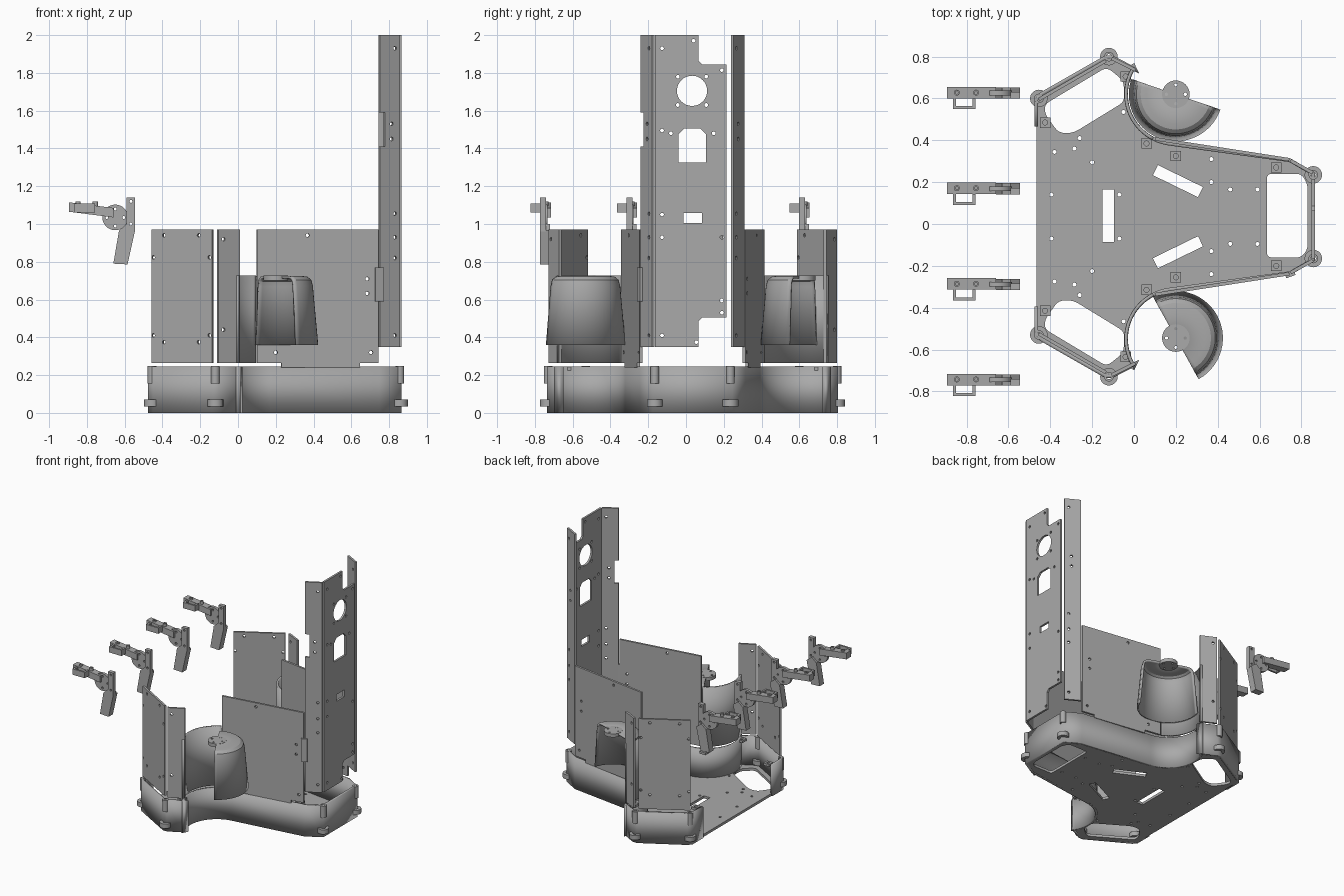
import bpy, bmesh
from math import sin, cos, pi, radians
from mathutils import Matrix, Vector

cube = bpy.data.objects.get("Cube")
if cube:
    bpy.data.objects.remove(cube, do_unlink=True)

grey = bpy.data.materials.new("plain grey")
grey.use_nodes = True
grey.diffuse_color = (0.4, 0.4, 0.4, 1)
grey.node_tree.nodes["Principled BSDF"].inputs["Base Color"].default_value = grey.diffuse_color
MID = 0.035          # y of the chassis mirror plane
parts = []


def finish(name, bm, matrix=Matrix()):
    bmesh.ops.remove_doubles(bm, verts=bm.verts, dist=1e-5)
    bmesh.ops.recalc_face_normals(bm, faces=bm.faces)
    mesh = bpy.data.meshes.new(name)
    bm.to_mesh(mesh)
    bm.free()
    mesh.materials.append(grey)
    ob = bpy.data.objects.new(name, mesh)
    ob.matrix_world = matrix
    bpy.context.collection.objects.link(ob)
    parts.append(ob)
    return ob


def sheet(name, loops, matrix, thick):
    """Flat plate: first loop is the outline, the others are holes."""
    curve = bpy.data.curves.new(name + " outline", 'CURVE')
    curve.dimensions, curve.fill_mode, curve.extrude = '2D', 'BOTH', thick / 2
    for loop in loops:
        spline = curve.splines.new('POLY')
        spline.points.add(len(loop) - 1)
        for point, (a, b) in zip(spline.points, loop):
            point.co = (a, b, 0, 1)
        spline.use_cyclic_u = True
    temp = bpy.data.objects.new(name + " outline", curve)
    bpy.context.collection.objects.link(temp)
    graph = bpy.context.evaluated_depsgraph_get()
    mesh = bpy.data.meshes.new_from_object(temp.evaluated_get(graph))
    bm = bmesh.new()
    bm.from_mesh(mesh)
    bpy.data.objects.remove(temp, do_unlink=True)
    bpy.data.curves.remove(curve)
    bpy.data.meshes.remove(mesh)
    return finish(name, bm, matrix)


def flat(name, loops, low, high):
    return sheet(name, loops, Matrix.Translation((0, 0, (low + high) / 2)), high - low)


def upright(name, loops, start, end, thick=0.016):
    """Standing plate: loops use distance along start-end, and height."""
    along = Vector((end[0] - start[0], end[1] - start[1], 0)).normalized()
    up = Vector((0, 0, 1))
    m = Matrix((along, up, along.cross(up))).transposed().to_4x4()
    m.translation = (start[0], start[1], 0)
    return sheet(name, loops, m, thick)


def solidify(ob, thick):
    mod = ob.modifiers.new("thickness", 'SOLIDIFY')
    mod.thickness, mod.offset, mod.use_even_offset = thick, 0, True


def wall(name, path, low, high, thick):
    bm = bmesh.new()
    rows = [[bm.verts.new((x, y, z)) for x, y in path] for z in (low, high)]
    for i in range(len(path) - 1):
        bm.faces.new((rows[0][i], rows[0][i + 1], rows[1][i + 1], rows[1][i]))
    solidify(finish(name, bm), thick)


def rect(a, b, c, d):
    return [(a, b), (c, b), (c, d), (a, d)]


def ring(x, y, r, n=16):
    return [(x + r * cos(2 * pi * i / n), y + r * sin(2 * pi * i / n)) for i in range(n)]


def dots(points, r=0.01):
    return [ring(x, y, r, 10) for x, y in points]


def arc(x, y, r, a, b, n=24):
    angles = [radians(a + (b - a) * i / n) for i in range(n + 1)]
    return [(x + r * cos(t), y + r * sin(t)) for t in angles]


def rounded(points, r):
    out = []
    for i, p in enumerate(points):
        p = Vector(p)
        q = [p + (Vector(o) - p).normalized() * r for o in (points[i - 1], points[(i + 1) % len(points)])]
        for t in (0, 0.25, 0.5, 0.75, 1):
            out.append(tuple(q[0] * (1 - t) ** 2 + p * 2 * t * (1 - t) + q[1] * t * t))
    return out


def side(points, s):
    return [(x, MID + s * v) for x, v in points]


# Chassis outline, one half, with the concave wheel recess
half = [(-0.467, 0.43), (-0.467, 0.56), (-0.445, 0.585), (-0.135, 0.762), (-0.105, 0.762), (0.005, 0.705)]
half += arc(0.2, 0.585, 0.238, 147, 263) + [(0.745, 0.27), (0.857, 0.205)]
outline = side(half, 1) + side(half, -1)[::-1]
wall("base_wall", outline, 0, 0.245, 0.018)

# Floor with windows, slots and screw holes
holes = [rect(-0.15, -0.085, -0.095, 0.165)]
holes.append(rounded([(0.635, -0.16), (0.8, -0.16), (0.83, -0.12), (0.83, 0.19), (0.8, 0.24), (0.635, 0.24)], 0.025))
corner_window = [(-0.43, 0.535), (-0.13, 0.715), (-0.05, 0.65), (-0.045, 0.55), (-0.29, 0.4), (-0.36, 0.4), (-0.425, 0.49)]
screws = [(-0.395, 0.105), (-0.07, 0.105), (-0.38, 0.31), (-0.285, 0.325), (-0.26, 0.375), (-0.2, 0.26),
          (-0.05, 0.5), (0.37, 0.275), (0.37, 0.165), (0.46, 0.13), (0.59, 0.13)]
turn = Matrix.Rotation(radians(-26), 2)
slot = [tuple(turn @ Vector(p) + Vector((0.21, 0.17))) for p in rect(-0.12, -0.027, 0.12, 0.027)]
for s in (1, -1):
    holes += [rounded(side(corner_window, s), 0.03), side(slot, s)] + dots(side(screws, s))
flat("floor", [outline] + holes, 0, 0.02)

for s, word in ((1, "back"), (-1, "front")):
    # Screw tabs inside the wall
    for x, y in side([(-0.04, 0.67), (0.06, 0.35), (0.2, 0.29), (-0.425, 0.45), (0.68, 0.235)], s):
        flat(word + "_screw_tab", [rect(x - 0.025, y - 0.025, x + 0.025, y + 0.025), ring(x, y, 0.012)], 0.225, 0.243)
    # Corner posts with collars
    for x, y in side([(-0.12, 0.765), (-0.455, 0.565), (0.857, 0.2)], s):
        flat(word + "_collar", [ring(x, y, 0.042, 20), ring(x, y, 0.018)], 0.035, 0.07)
        flat(word + "_post", [ring(x, y, 0.023), ring(x, y, 0.012)], 0.155, 0.247)

    # Upper body panels
    top, low = 0.971, 0.264
    marks = [(u, z) for u in (0.012, 0.355) for z in (0.41, 0.823)]
    marks += [(u, z) for u in (0.077, 0.29) for z in (0.375, 0.94)]
    upright(word + "_corner_panel", [rect(0, low, 0.37, top)] + dots(marks),
            *side([(-0.455, 0.56), (-0.135, 0.745)], s))
    upright(word + "_narrow_panel", [rect(0, low, 0.127, top)] + dots([(0.03, 0.92), (0.03, 0.44)]),
            *side([(-0.107, 0.757), (0.008, 0.7)], s))
    shape = [(0, low), (0.13, low), (0.13, 0.24), (0.55, 0.24), (0.55, low), (0.65, low), (0.65, top), (0, top)]
    marks = [(0.27, 0.94), (0.59, 0.71), (0.59, 0.633), (0.61, 0.32), (0.1, 0.32)]
    upright(word + "_long_panel", [shape] + dots(marks), *side([(0.1, 0.372), (0.745, 0.272)], s))
    wall(word + "_recess_wall", side(arc(0.2, 0.585, 0.238, 147, 243), s), low, 0.728, 0.016)

    # Tower side strips, the front one notched
    strip = rect(0, 0.35, 0.122, 2)
    if s < 0:
        strip += [(0, 1.59), (0.03, 1.59), (0.03, 1.41), (0, 1.41)]
    marks = [(0.09, z) for z in (0.41, 0.82, 0.93, 1.055, 1.93)] + [(0.07, 1.45), (0.07, 1.53)]
    upright(word + "_tower_strip", [strip] + dots(marks), *side([(0.748, 0.268), (0.855, 0.209)], s))

# Hinge block between long panel and tower
upright("hinge_block", [rect(0, 0.59, 0.047, 0.77)], *side([(0.725, 0.285), (0.772, 0.268)], -1), 0.02)

# Tower face plate
face = [(-0.165, 0.35), (0.065, 0.35), (0.065, 0.485), (0.085, 0.505), (0.215, 0.505), (0.215, 1.845),
        (0.085, 1.845), (0.065, 1.865), (0.065, 2), (-0.165, 2)]
port = [(-0.04, 1.325), (0.107, 1.325), (0.107, 1.475), (0.077, 1.505), (-0.01, 1.505), (-0.04, 1.475)]
marks = [(0.032 + a, 1.705 + b) for a in (-0.075, 0.075) for b in (-0.075, 0.075)]
marks += [(-0.127, z) for z in (0.41, 0.93, 1.05, 1.495, 1.93)]
marks += [(0.19, z) for z in (0.53, 0.595, 0.93, 1.815)]
marks += [(0.04, 1.97), (0.055, 0.375), (-0.08, 1.48), (0.147, 1.48)]
upright("tower_face", [face, ring(0.032, 1.705, 0.08, 32), port, rect(-0.012, 1.005, 0.085, 1.058)] + dots(marks),
        (0.857, 0), (0.857, 1))

# Half-round wheel covers with a hub disc
profile = [(0.218, 0.36), (0.19, 0.67), (0.182, 0.7), (0.165, 0.714), (0.14, 0.718), (0, 0.718)]
for word, y, begin in (("back", 0.62, 161), ("front", -0.545, -61)):
    bm = bmesh.new()
    verts = [bm.verts.new((r, 0, z)) for r, z in profile]
    edges = [bm.edges.new(pair) for pair in zip(verts, verts[1:])]
    bmesh.ops.spin(bm, geom=verts + edges, cent=(0, 0, 0), axis=(0, 0, 1), angle=pi, steps=28)
    place = Matrix.Translation((0.2, y, 0)) @ Matrix.Rotation(radians(begin), 4, 'Z')
    solidify(finish(word + "_wheel_cover", bm, place), 0.014)
    screws = [(0.2 + a, y + b) for a, b in ((-0.045, 0), (0, 0.045), (0, -0.045), (0.045, 0))]
    flat(word + "_cover_hub", [ring(0.2, y, 0.066, 32)] + dots(screws, 0.008), 0.7, 0.727)

# Four separate pivot brackets
for i in range(4):
    y = 0.655 - 0.457 * i

    def slab(name, loops, near, far):
        mid = y + (near + far) / 2
        upright("bracket_" + name, loops, (0, mid), (1, mid), far - near)

    arm = [(-0.895, 1.065), (-0.66, 1.035), (-0.66, 1.085), (-0.895, 1.115)]
    slab("arm", [arm], -0.055, 0)
    for x in (-0.865, -0.772):
        slab("loop_leg", [rect(x, 1.062, x + 0.014, 1.108)], -0.1, -0.054)
    slab("loop_end", [rect(-0.865, 1.062, -0.758, 1.108)], -0.106, -0.092)
    pins = [(-0.65 + 0.045 * a, 1.035 + 0.045 * b) for a, b in ((1, 0), (-1, 0), (0, 1), (0, -1))]
    slab("pivot_disc", [ring(-0.65, 1.035, 0.068, 28)] + dots(pins, 0.008), -0.04, -0.018)
    slab("upright_bar", [rect(-0.59, 0.96, -0.545, 1.14)] + dots([(-0.567, 1.12), (-0.567, 1.0)], 0.008), -0.056, -0.025)
    leg = [(-0.66, 0.79), (-0.585, 0.786), (-0.545, 0.965), (-0.59, 1.0), (-0.63, 0.965)]
    slab("lower_leg", [leg], -0.056, -0.003)
    # Screw heads on the arm
    for x in (-0.847, -0.755):
        flat("bracket_screw", [ring(x, y - 0.027, 0.014), ring(x, y - 0.027, 0.007, 10)], 1.08, 1.118)

# Smooth the curved faces, keep edges sharp
bpy.ops.object.select_all(action='DESELECT')
for ob in parts:
    ob.select_set(True)
bpy.context.view_layer.objects.active = parts[0]
bpy.ops.object.shade_smooth_by_angle(angle=radians(30))
